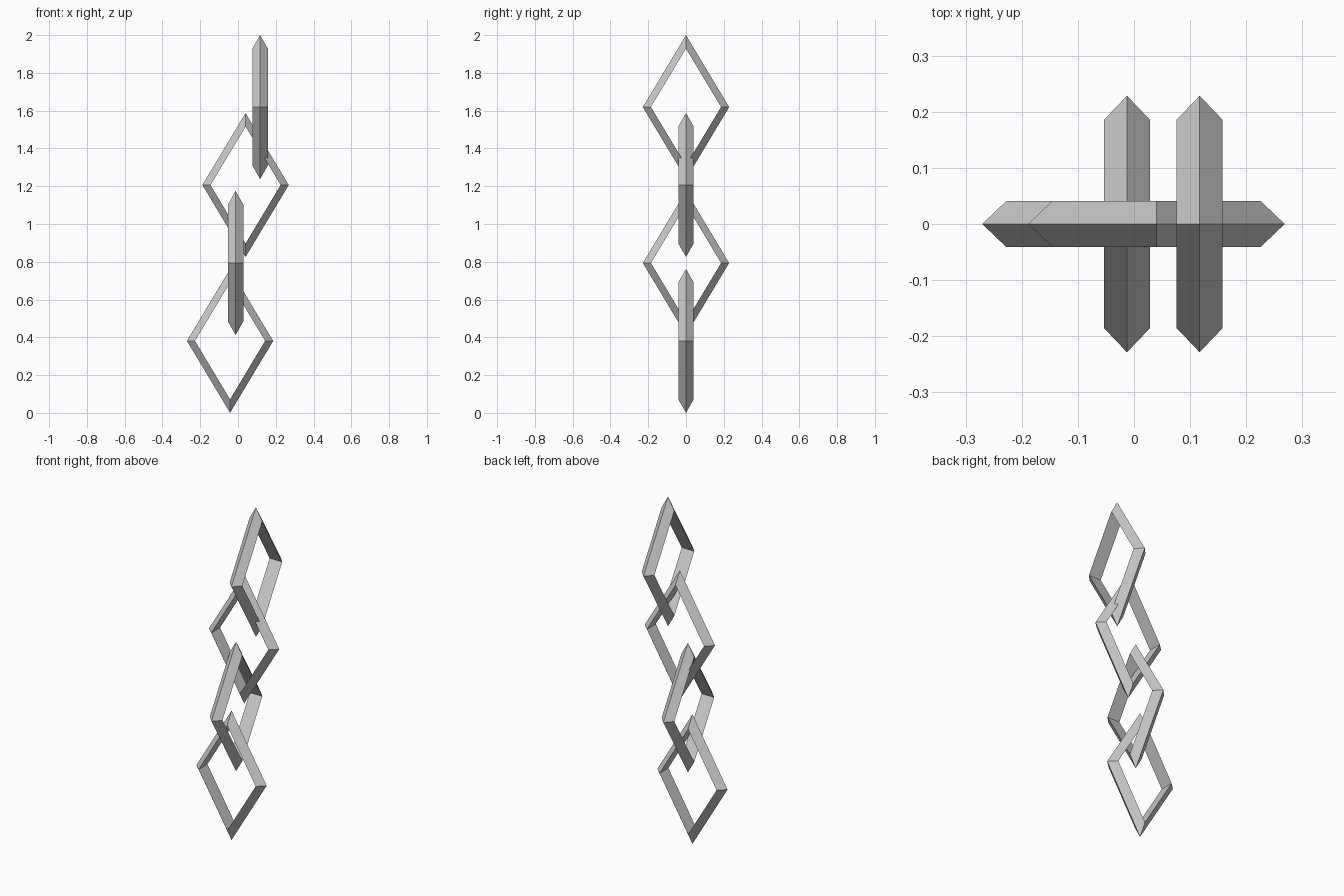
import bpy
import bmesh
import math

cube = bpy.data.objects.get("Cube")
if cube:
    bpy.data.objects.remove(cube, do_unlink=True)

# One plain metal colour
metal = bpy.data.materials.new("grey_metal")
metal.use_nodes = True
colour = (0.6, 0.6, 0.6, 1)
metal.diffuse_color = colour
metal.node_tree.nodes["Principled BSDF"].inputs["Base Color"].default_value = colour

HALF_WIDTH, HALF_HEIGHT = 0.2286, 0.381
INNER = 0.812        # inner edge as a share of the outer size
HALF_DEPTH = 0.041
SPACING = 0.4127


def make_link(name, x, z, turned):
    """Diamond ring with a triangular section, its ridge facing outward."""
    bm = bmesh.new()
    section = [(1, 0), (INNER, HALF_DEPTH), (INNER, -HALF_DEPTH)]
    rings = []
    for corner in range(4):
        a = corner * math.pi / 2
        rings.append([bm.verts.new((HALF_WIDTH * s * math.cos(a), d,
                                    HALF_HEIGHT * s * math.sin(a)))
                      for s, d in section])
    for i in range(4):
        this, after = rings[i], rings[(i + 1) % 4]
        for j in range(3):
            k = (j + 1) % 3
            bm.faces.new((this[j], this[k], after[k], after[j]))
    bmesh.ops.recalc_face_normals(bm, faces=bm.faces)
    mesh = bpy.data.meshes.new(name)
    bm.to_mesh(mesh)
    bm.free()
    mesh.materials.append(metal)
    link = bpy.data.objects.new(name, mesh)
    link.location = (x, 0, z)
    link.rotation_euler.z = math.pi / 2 if turned else 0
    bpy.context.collection.objects.link(link)


# Chain from bottom to top, every second link turned a quarter
names = ["bottom_link", "lower_middle_link", "upper_middle_link", "top_link"]
for i, (name, x) in enumerate(zip(names, [-0.042, -0.0125, 0.04, 0.117])):
    make_link(name, x, HALF_HEIGHT + i * SPACING, i % 2 == 1)
